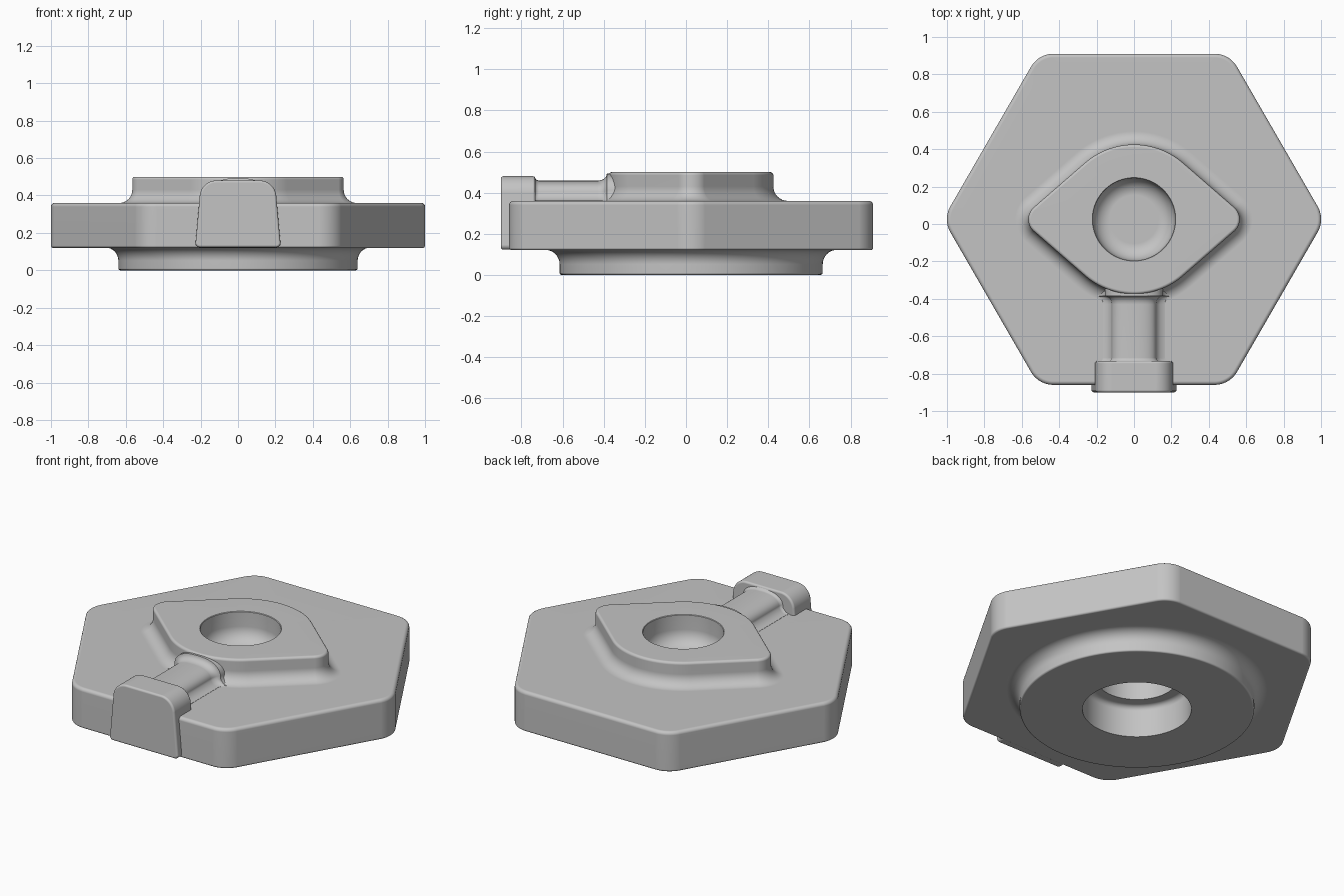
import bpy, bmesh, math
from mathutils import Vector

if "Cube" in bpy.data.objects:
    bpy.data.objects.remove(bpy.data.objects["Cube"], do_unlink=True)

STEPS = 120
CENTRE_Y = 0.025

grey = bpy.data.materials.new("plain grey")
grey.use_nodes = True
grey.diffuse_color = (0.55, 0.55, 0.55, 1)
grey.node_tree.nodes["Principled BSDF"].inputs["Base Color"].default_value = grey.diffuse_color


def outline(circles, offset=0.0):
    """Rounded convex outline around circles (x, y, radius), one point per normal direction."""
    points = []
    for i in range(STEPS):
        a = 2 * math.pi * (i + 0.5) / STEPS
        n = Vector((math.cos(a), math.sin(a)))
        x, y, r = max(circles, key=lambda c: c[0] * n.x + c[1] * n.y + c[2])
        points.append(Vector((x, y)) + n * (r + offset))
    return points


def loft(name, rings, closed=True):
    """Skin a row of equal rings and cap both ends."""
    bm = bmesh.new()
    rows = [[bm.verts.new(p) for p in ring] for ring in rings]
    count = len(rows[0])
    for a, b in zip(rows, rows[1:]):
        for i in range(count if closed else count - 1):
            j = (i + 1) % count
            bm.faces.new((a[i], a[j], b[j], b[i]))
    bm.faces.new(rows[0])
    bm.faces.new(rows[-1])
    bmesh.ops.recalc_face_normals(bm, faces=bm.faces)
    mesh = bpy.data.meshes.new(name)
    bm.to_mesh(mesh)
    bm.free()
    mesh.materials.append(grey)
    obj = bpy.data.objects.new(name, mesh)
    bpy.context.collection.objects.link(obj)
    bpy.ops.object.select_all(action="DESELECT")
    obj.select_set(True)
    bpy.context.view_layer.objects.active = obj
    bpy.ops.object.shade_smooth_by_angle(angle=math.radians(40))
    weighted = obj.modifiers.new("weighted normals", "WEIGHTED_NORMAL")
    weighted.keep_sharp = True
    return obj


def arc(o, z, radius, start, end, n=6):
    """Quarter turn of (offset, height) pairs, angles in degrees."""
    for i in range(n + 1):
        a = math.radians(start + (end - start) * i / n)
        yield o + radius * math.cos(a), z + radius * math.sin(a)


# Plan shapes: hexagon, lozenge boss, round foot, bores
corner = 0.14
reach = (0.885 - corner) / math.cos(math.pi / 6)
hexagon = [(reach * math.cos(k * math.pi / 3), reach * math.sin(k * math.pi / 3), corner)
           for k in range(6)]
lozenge = [(0, 0, 0.40), (0.48, 0, 0.085), (-0.48, 0, 0.085)]
foot = [(0, 0, 0.64)]
bore = [(0, 0, 0.22)]
counterbore = [(0, 0, 0.297)]

# Body section, from the floor of the upper bore outward, down and under
section = []


def add(shape, pairs):
    section.extend((shape, o, z) for o, z in pairs)


add(bore, arc(-0.09, 0.41, 0.09, -90, 0))
add(bore, [(0, 0.497), (0.003, 0.50)])
add(lozenge, arc(-0.015, 0.485, 0.015, 90, 0, 4))
add(lozenge, arc(0.07, 0.43, 0.07, 180, 270, 8))
add(hexagon, arc(-0.02, 0.34, 0.02, 90, 0, 4))
add(hexagon, arc(-0.012, 0.132, 0.012, 0, -90, 4))
add(foot, arc(0.07, 0.052, 0.07, 90, 180, 8))
add(foot, arc(-0.01, 0.01, 0.01, 0, -90, 3))
add(counterbore, [(0, 0)])
add(counterbore, arc(-0.03, 0.16, 0.03, 0, 90, 4))
add(bore, [(0, 0.19), (0, 0.30)])

loft("hexagonal_body", [[(p.x, p.y + CENTRE_Y, z) for p in outline(shape, o)]
                        for shape, o, z in section])

# Front block with softened edges
block = [(0.115, 0.39, 0.09), (-0.115, 0.39, 0.09), (0.205, 0.145, 0.022), (-0.205, 0.145, 0.022)]
block_section = [(o, -0.888 - d) for o, d in arc(-0.012, 0, 0.012, 90, 0, 4)]
block_section += [(o, -0.745 + d) for o, d in arc(-0.012, 0, 0.012, 0, 90, 4)]
loft("front_block", [[(p.x, y, p.y) for p in outline(block, o)] for o, y in block_section])


# Rounded neck between block and boss, flaring at its base and both ends
def neck_ring(y, grow):
    half = [(0.175 + grow, 0.33), (0.165 + grow, 0.361), (0.14 + grow, 0.368)]
    for i in range(13):
        a = math.pi / 2 * i / 12
        half.append(((0.12 + grow) * math.cos(a) ** 0.8,
                     0.39 + (0.068 + grow) * math.sin(a) ** 0.8))
    half[-1] = (0, half[-1][1])
    return [(x, y, z) for x, z in half] + [(-x, y, z) for x, z in reversed(half[:-1])]


neck = [(-0.76, 0.015), (-0.735, 0.015), (-0.728, 0.005), (-0.715, 0)]
neck += [(-0.43 + 0.045 * math.sin(t * math.pi / 12), 0.035 * (1 - math.cos(t * math.pi / 12)))
         for t in range(7)]
neck.append((-0.34, 0.035))
loft("neck", [neck_ring(y, g) for y, g in neck])
